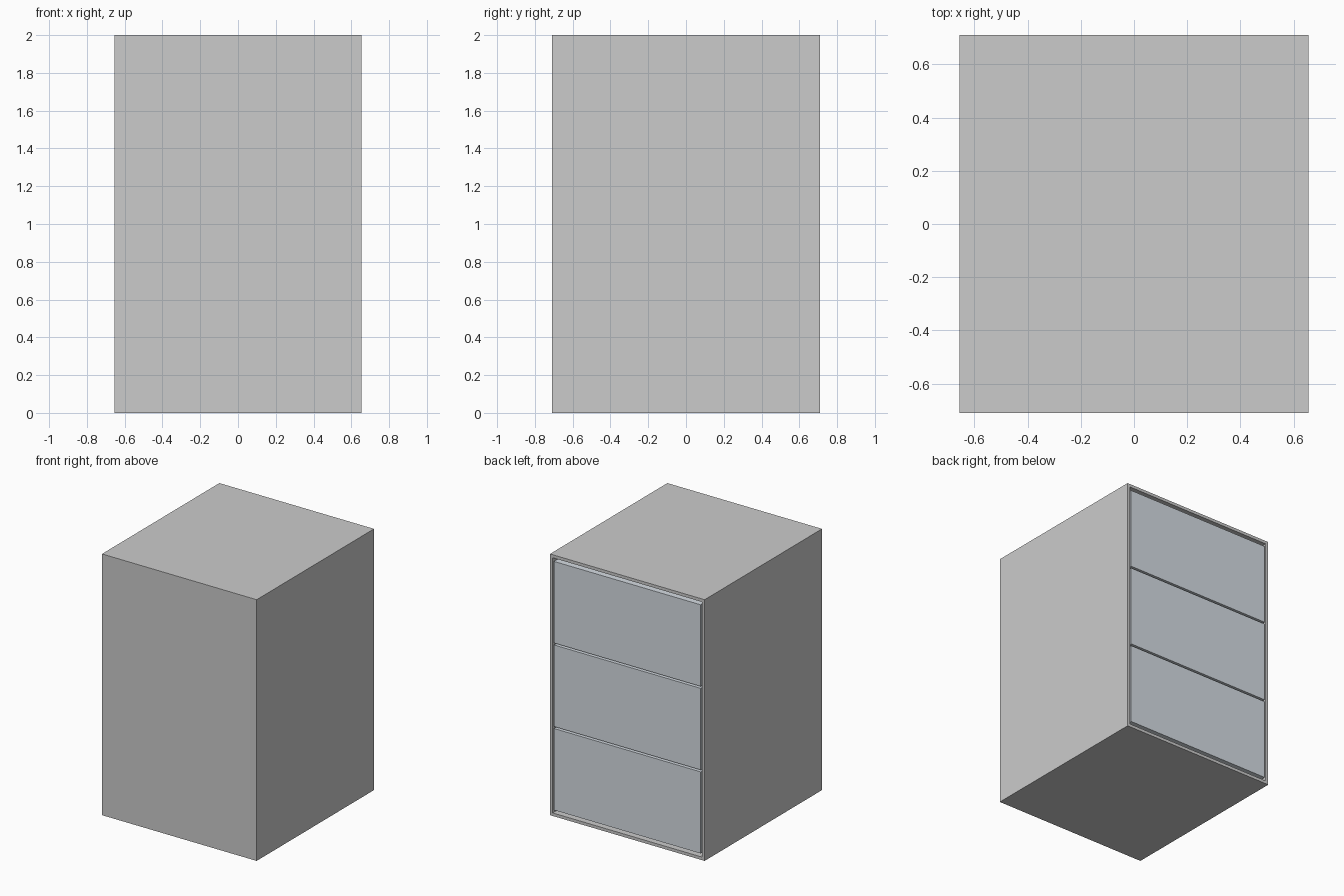
import bpy, bmesh
from mathutils import Matrix, Vector

if "Cube" in bpy.data.objects:
    bpy.data.objects.remove(bpy.data.objects["Cube"])

W, D, H = 1.31, 1.42, 2.0
WALL, GAP, COUNT = 0.033, 0.015, 3


def new_object(name, bm, mat=None):
    bmesh.ops.recalc_face_normals(bm, faces=bm.faces)
    mesh = bpy.data.meshes.new(name)
    bm.to_mesh(mesh)
    bm.free()
    if mat:
        mesh.materials.append(mat)
    obj = bpy.data.objects.new(name, mesh)
    bpy.context.collection.objects.link(obj)
    return obj


def box(center, size):
    bm = bmesh.new()
    bmesh.ops.create_cube(bm, size=1.0, matrix=Matrix.Translation(center) @ Matrix.Diagonal((*size, 1)))
    return bm


# Carcass: box with its +y face inset and pushed in to form the drawer bay
bm = box((0, 0, H / 2), (W, D, H))
bm.normal_update()
opening = max(bm.faces, key=lambda f: f.calc_center_median().y)
bmesh.ops.inset_region(bm, faces=[opening], thickness=WALL)
ext = bmesh.ops.extrude_face_region(bm, geom=[opening])
bmesh.ops.translate(bm, vec=Vector((0, WALL - D, 0)),
                    verts=[g for g in ext["geom"] if isinstance(g, bmesh.types.BMVert)])
if opening.is_valid:
    bmesh.ops.delete(bm, geom=[opening], context='FACES_ONLY')
new_object("cabinet_body", bm)

# Drawers: flush with the frame, separated by narrow gaps
mat = bpy.data.materials.new("drawer_blue_grey")
mat.diffuse_color = (0.67, 0.72, 0.77, 1)
mat.use_nodes = True
mat.node_tree.nodes["Principled BSDF"].inputs["Base Color"].default_value = mat.diffuse_color
height = (H - 2 * WALL - (COUNT + 1) * GAP) / COUNT
for i in range(COUNT):
    z = WALL + GAP + height / 2 + i * (height + GAP)
    bm = box((0, WALL / 2, z), (W - 2 * WALL, D - WALL, height))
    new_object(f"drawer_{i + 1}", bm, mat)
